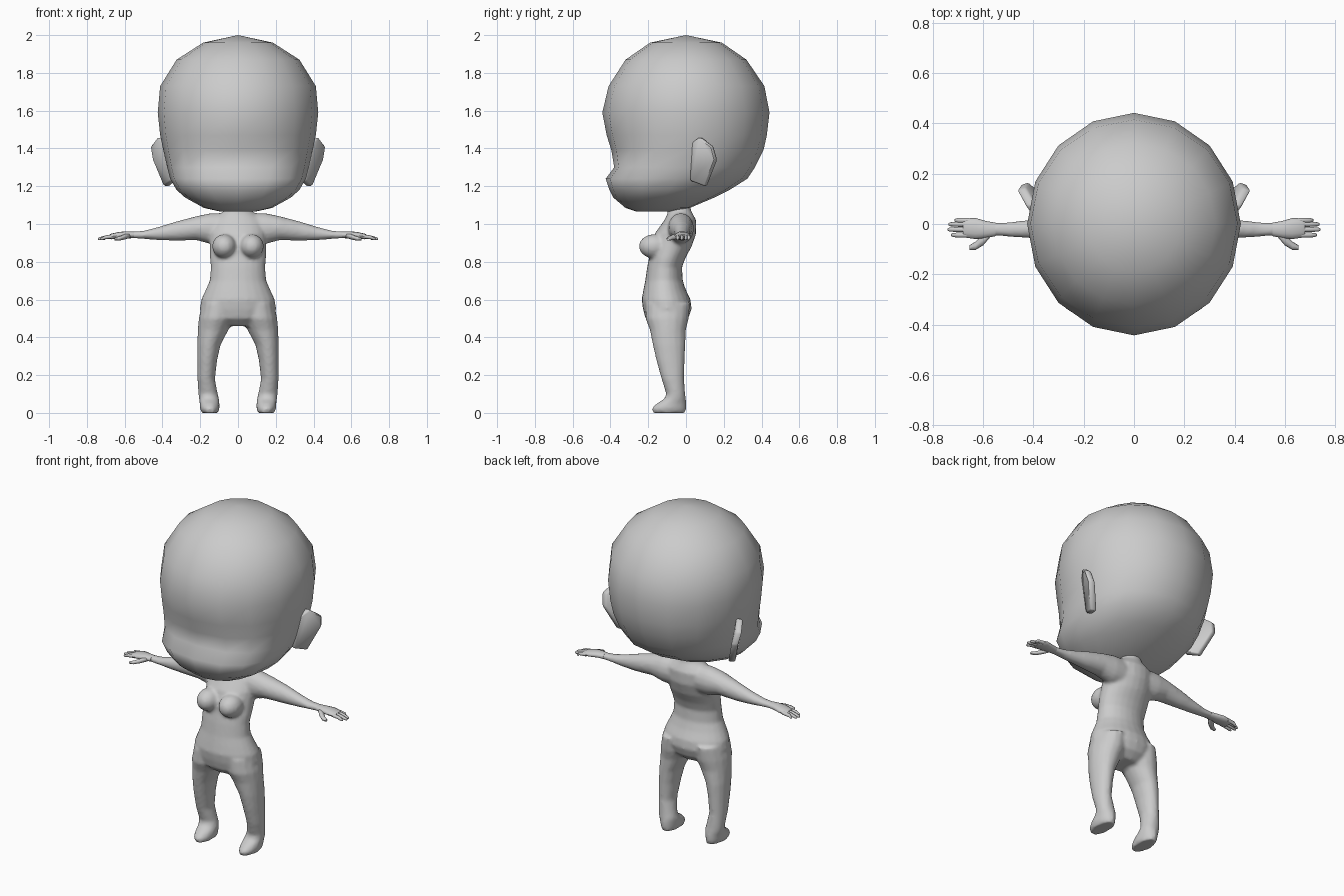
import bpy, bmesh, math

skin = bpy.data.materials.new("grey skin")
skin.diffuse_color = (0.6, 0.6, 0.6, 1)


def loft(bm, rings, axis="z", n=16, s=1):
    """Closed skin over rings (t, a0, a1, b0, b1[, squareness]); s mirrors x."""
    loops = []
    for r in rings:
        t, a0, a1, b0, b1 = r[:5]
        p = 2 / (r[5] if len(r) > 5 else 2)
        loop = []
        for i in range(n):
            c, d = math.cos(math.tau * i / n), math.sin(math.tau * i / n)
            e = p if d < 0 else 1          # squareness only on the front half
            a = (a0 + a1) / 2 + (a1 - a0) / 2 * math.copysign(abs(c) ** e, c)
            b = (b0 + b1) / 2 + (b1 - b0) / 2 * math.copysign(abs(d) ** e, d)
            x, y, z = (a, b, t) if axis == "z" else (t, a, b)
            loop.append(bm.verts.new((s * x, y, z)))
        loops.append(loop)
    for l0, l1 in zip(loops, loops[1:]):
        for i in range(n):
            j = (i + 1) % n
            bm.faces.new((l0[i], l0[j], l1[j], l1[i]))
    bm.faces.new(loops[0])
    bm.faces.new(loops[-1])


def finish(bm, name, angle=60):
    bmesh.ops.remove_doubles(bm, verts=bm.verts, dist=0.0005)
    bmesh.ops.recalc_face_normals(bm, faces=bm.faces)
    me = bpy.data.meshes.new(name)
    bm.to_mesh(me)
    bm.free()
    me.materials.append(skin)
    ob = bpy.data.objects.new(name, me)
    bpy.context.collection.objects.link(ob)
    bpy.ops.object.select_all(action="DESELECT")
    ob.select_set(True)
    bpy.context.view_layer.objects.active = ob
    bpy.ops.object.shade_smooth_by_angle(angle=math.radians(angle))
    return ob


# Head: (height, half width, front, back, squareness)
head = [(1.065, .09, -.26, -.08, 2), (1.085, .18, -.32, .02, 2.1), (1.14, .28, -.385, .15, 2.3),
        (1.18, .325, -.405, .23, 2.4), (1.24, .36, -.425, .325, 2.5), (1.30, .375, -.38, .365, 2.5),
        (1.39, .395, -.395, .41, 2.3), (1.47, .412, -.42, .428, 2.1), (1.59, .425, -.443, .442, 2),
        (1.73, .412, -.41, .415, 2), (1.87, .325, -.32, .32, 2), (1.96, .185, -.19, .19, 2),
        (2.0, 0, 0, 0, 2)]
bm = bmesh.new()
loft(bm, [(z, -w, w, f, b, q) for z, w, f, b, q in head])
finish(bm, "head", 80)

# Ears: thin plates flaring outwards to the rear (outer x, y, z)
ear = [(.40, .03, 1.43), (.428, .07, 1.46), (.466, .135, 1.41), (.452, .155, 1.34),
       (.395, .10, 1.20), (.36, .02, 1.23)]
for s, side in ((1, "right"), (-1, "left")):
    bm = bmesh.new()
    outer = [bm.verts.new((s * x, y, z)) for x, y, z in ear]
    inner = [bm.verts.new((s * (x - .035), y + .012, z)) for x, y, z in ear]
    bm.faces.new(outer)
    bm.faces.new(inner)
    for i in range(6):
        j = (i + 1) % 6
        bm.faces.new((outer[i], outer[j], inner[j], inner[i]))
    bmesh.ops.bevel(bm, geom=list(bm.edges), offset=.007, segments=1, affect="EDGES")
    finish(bm, side + "_ear", 50)

# Body: torso, chest, legs and arms fused into one smooth skin
torso = [(.46, .10, -.17, -.03), (.50, .18, -.215, .012), (.55, .202, -.228, .03),
         (.60, .195, -.235, .024), (.65, .172, -.226, 0), (.70, .150, -.216, -.017),
         (.77, .144, -.206, -.021), (.82, .149, -.196, -.003), (.88, .149, -.187, .03),
         (.95, .150, -.165, .054), (1.02, .14, -.115, .054), (1.05, .10, -.10, .038),
         (1.07, .07, -.097, .027), (1.12, .05, -.08, .02)]
leg = [(0, .102, .192, -.178, -.003), (.025, .098, .202, -.182, .002), (.05, .098, .203, -.155, .002),
       (.075, .10, .207, -.115, 0), (.10, .107, .21, -.105, -.004), (.18, .122, .215, -.13, -.01),
       (.28, .11, .216, -.158, -.007), (.36, .092, .216, -.176, -.003), (.44, .05, .213, -.192, 0),
       (.50, .02, .208, -.215, .015), (.58, .02, .19, -.215, .022)]
arm = [(.06, -.10, .04, .89, 1.06), (.15, -.096, .042, .895, 1.057), (.22, -.09, .036, .914, 1.042),
       (.33, -.067, .026, .911, 1.013), (.42, -.056, .016, .914, .985), (.50, -.051, .008, .921, .964),
       (.575, -.047, .005, .926, .959)]
bm = bmesh.new()
loft(bm, [(z, -w, w, f, b) for z, w, f, b in torso], n=24)
for s in (1, -1):
    loft(bm, leg, s=s)
    loft(bm, arm, axis="x", s=s)
    res = bmesh.ops.create_uvsphere(bm, u_segments=16, v_segments=10, radius=1)
    for v in res["verts"]:
        v.co = (s * .073 + v.co.x * .064, -.170 + v.co.y * .08, .882 + v.co.z * .064)
body = finish(bm, "body")
fuse = body.modifiers.new("fuse", "REMESH")
fuse.mode = "VOXEL"
fuse.voxel_size = .01
fuse.use_smooth_shade = True
relax = body.modifiers.new("relax", "SMOOTH")
relax.factor = .5
relax.iterations = 4

# Hands: palm, four fingers and a thumb
palm = [(.55, -.048, .005, .925, .96), (.59, -.056, .012, .924, .961), (.63, -.06, .024, .923, .958),
        (.67, -.054, .022, .919, .949), (.68, -.05, .018, .922, .944)]
thumb = [(.57, -.05, -.015, .927, .953), (.60, -.085, -.04, .918, .946),
         (.63, -.103, -.07, .912, .934), (.655, -.103, -.085, .912, .926)]
fingers = [(-.044, .728), (-.022, .742), (-.001, .738), (.014, .715)]
for s, side in ((1, "right"), (-1, "left")):
    bm = bmesh.new()
    loft(bm, palm, axis="x", n=12, s=s)
    loft(bm, thumb, axis="x", n=8, s=s)
    for y, tip in fingers:
        loft(bm, [(.655, y - .010, y + .010, .924, .946), (.70, y - .010, y + .010, .920, .940),
                  (tip - .008, y - .008, y + .008, .914, .930), (tip, y - .004, y + .004, .916, .925)],
             axis="x", n=8, s=s)
    finish(bm, side + "_hand")
